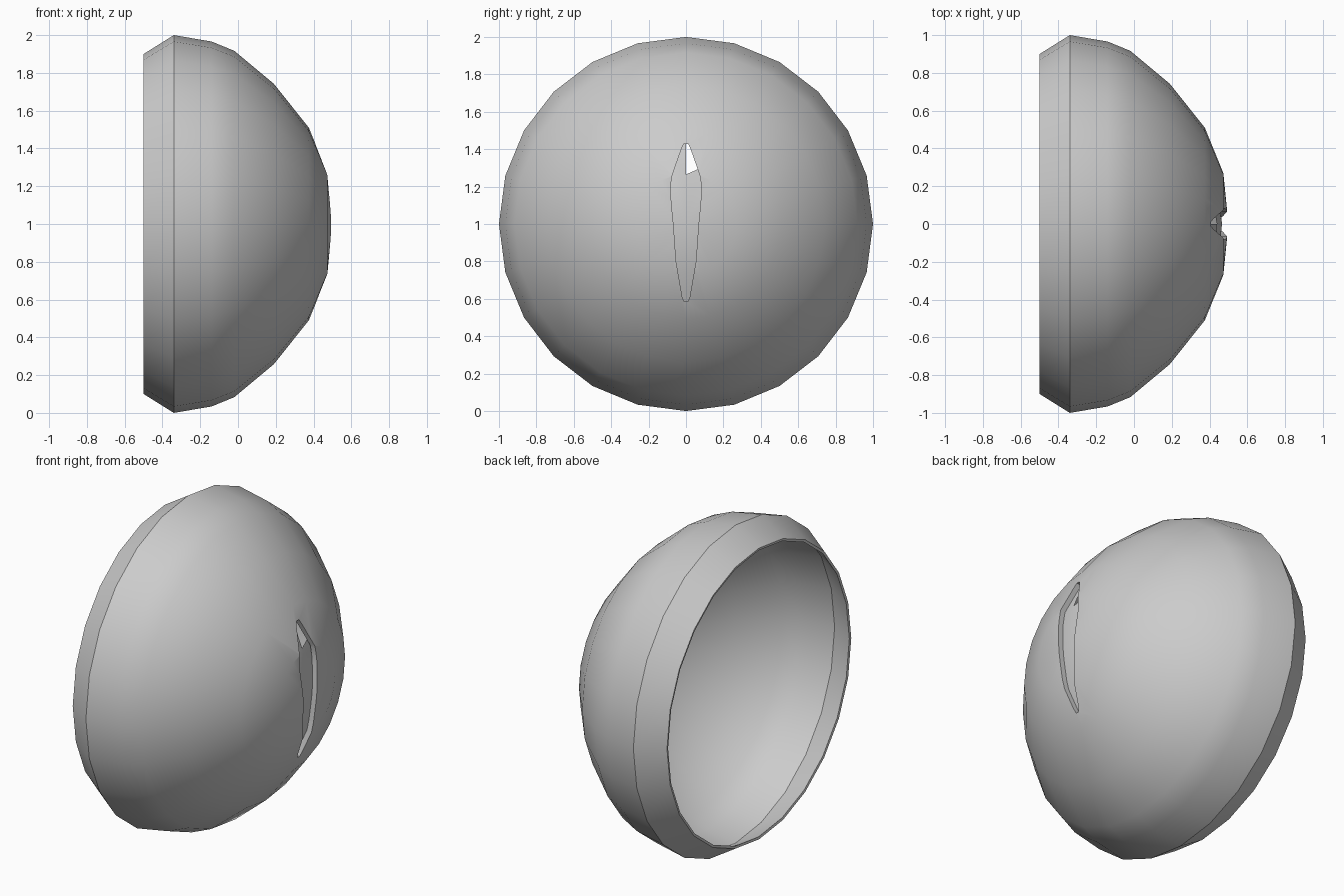
import bpy, bmesh
from math import sin, cos, tau

if "Cube" in bpy.data.objects:
    bpy.data.objects.remove(bpy.data.objects["Cube"])

SIDES = 24
OUTER = [(-.5, .9), (-.34, 1), (-.14, .966), (-.02, .917), (.19, .742),
         (.375, .51), (.473, .27), (.5, 0)]
INNER = [(-.497, .885), (-.34, .966), (-.15, .935), (-.04, .89), (.168, .718),
         (.347, .495), (.441, .265), (.468, 0)]


def make_object(name, bm):
    bmesh.ops.recalc_face_normals(bm, faces=bm.faces)
    me = bpy.data.meshes.new(name)
    bm.to_mesh(me)
    bm.free()
    ob = bpy.data.objects.new(name, me)
    bpy.context.collection.objects.link(ob)
    return ob


def lathe(bm, profile):
    """Revolve (x, radius) points about the horizontal axis at z = 1."""
    rings = []
    for x, r in profile:
        if r == 0:
            rings.append([bm.verts.new((x, 0, 1))] * SIDES)
        else:
            rings.append([bm.verts.new((x, r * sin(tau * k / SIDES), 1 + r * cos(tau * k / SIDES)))
                          for k in range(SIDES)])
    faces = []
    for a, b in zip(rings, rings[1:]):
        for k in range(SIDES):
            n = (k + 1) % SIDES
            faces.append(bm.faces.new(list(dict.fromkeys((a[k], a[n], b[n], b[k])))))
    return rings, faces


def smooth(ob):
    bpy.ops.object.select_all(action='DESELECT')
    ob.select_set(True)
    bpy.context.view_layer.objects.active = ob
    bpy.ops.object.shade_smooth_by_angle(angle=0.52)


# Domed shell with a thin wall, open at the back
bm = bmesh.new()
outer, _ = lathe(bm, OUTER)
inner, _ = lathe(bm, INNER)
for k in range(SIDES):
    n = (k + 1) % SIDES
    bm.faces.new((outer[0][k], outer[0][n], inner[0][n], inner[0][k]))
shell = make_object("dome_shell", bm)

# Leaf-shaped cutter for the vertical slit (half width, z)
half = [(.012, 1.428), (.025, 1.4), (.06, 1.3), (.077, 1.25), (.083, 1.18),
        (.077, 1.1), (.067, 1.0), (.053, .8), (.02, .61), (.01, .585)]
outline = half + [(-y, z) for y, z in reversed(half)]
bm = bmesh.new()
face = bm.faces.new([bm.verts.new((.2, y, z)) for y, z in outline])
ext = bmesh.ops.extrude_face_region(bm, geom=[face])["geom"]
bmesh.ops.translate(bm, vec=(.6, 0, 0), verts=[v for v in ext if isinstance(v, bmesh.types.BMVert)])
cutter = make_object("slit_cutter", bm)
cutter.hide_render = True

mod = shell.modifiers.new("slit", 'BOOLEAN')
mod.operation = 'DIFFERENCE'
mod.solver = 'EXACT'
mod.object = cutter
bpy.context.view_layer.objects.active = shell
bpy.ops.object.modifier_apply(modifier=mod.name)
bpy.data.objects.remove(cutter)
smooth(shell)

# Liner behind the slit, with one missing facet near the top
bm = bmesh.new()
rings, faces = lathe(bm, [(x - .002, r) for x, r in INNER[-3:]])
rings[1][1].co = (.424, .08, 1.3)
bmesh.ops.delete(bm, geom=[faces[0]], context='FACES_ONLY')
smooth(make_object("inner_liner", bm))
